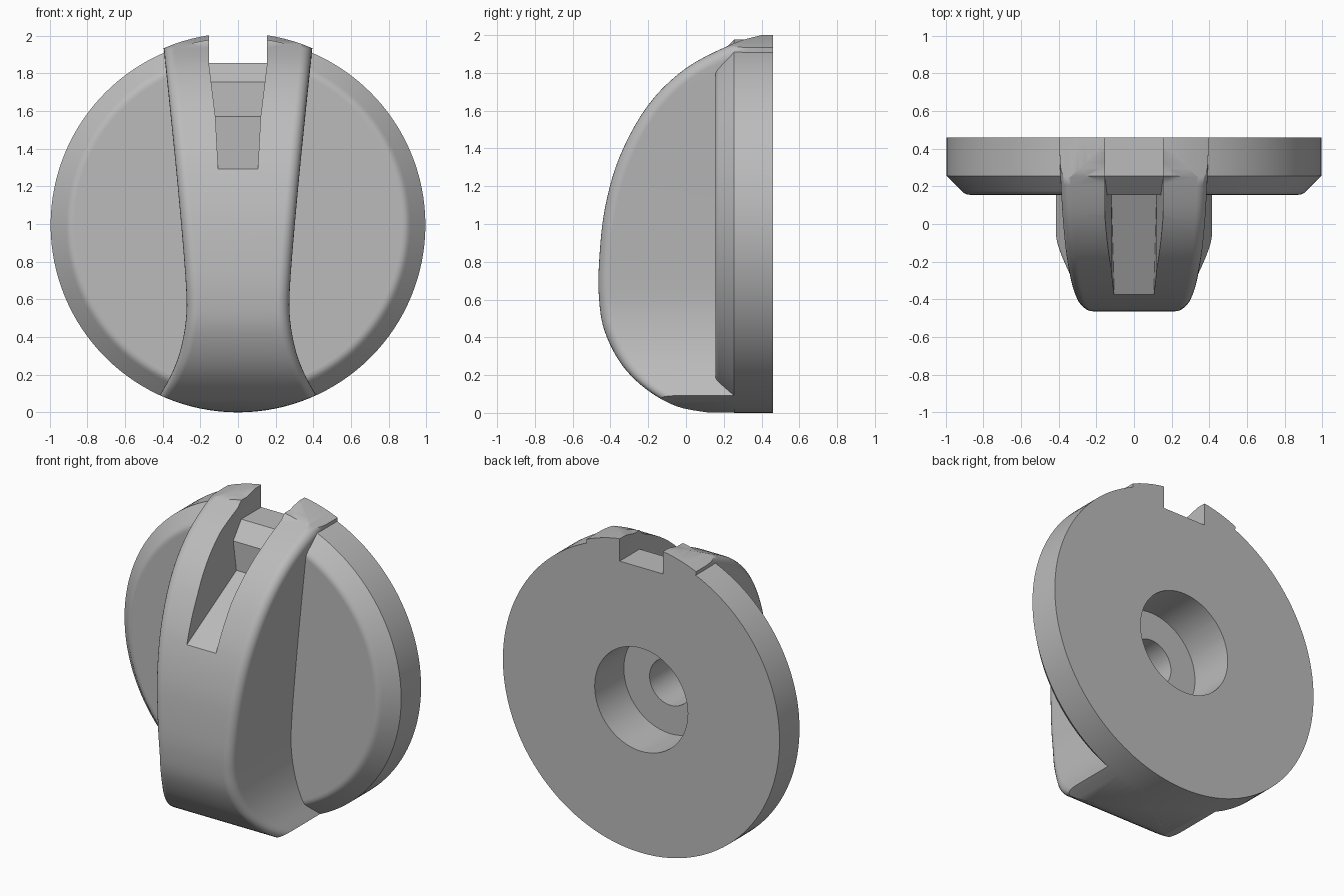
import bpy, bmesh, math

cube = bpy.data.objects.get("Cube")
if cube:
    bpy.data.objects.remove(cube, do_unlink=True)

BACK = 0.46       # y of the flat back
CENTRE = 0.995    # height of the axis
FILLET = 0.06

grey = bpy.data.materials.new("light_grey")
grey.use_nodes = True
colour = (0.5, 0.5, 0.5, 1)
grey.diffuse_color = colour
grey.node_tree.nodes["Principled BSDF"].inputs["Base Color"].default_value = colour


def loft(name, rings):
    """Closed solid through equal-length rings of points, capped at both ends."""
    bm = bmesh.new()
    rows = [[bm.verts.new(p) for p in ring] for ring in rings]
    n = len(rows[0])
    for a, b in zip(rows, rows[1:]):
        for i in range(n):
            j = (i + 1) % n
            bm.faces.new((a[i], a[j], b[j], b[i]))
    bm.faces.new(rows[0][::-1])
    bm.faces.new(rows[-1])
    bmesh.ops.remove_doubles(bm, verts=bm.verts, dist=0.0002)
    bmesh.ops.recalc_face_normals(bm, faces=bm.faces)
    mesh = bpy.data.meshes.new(name)
    bm.to_mesh(mesh)
    bm.free()
    mesh.materials.append(grey)
    obj = bpy.data.objects.new(name, mesh)
    bpy.context.collection.objects.link(obj)
    return obj


def turned(name, profile, z=CENTRE, sides=128):
    """Solid turned about the y axis from (radius, y) pairs."""
    angles = [math.tau * i / sides for i in range(sides)]
    return loft(name, [[(r * math.sin(a), y, z + r * math.cos(a)) for a in angles]
                       for r, y in profile])


def combine(target, other, operation):
    mod = target.modifiers.new("combine", 'BOOLEAN')
    mod.operation = operation
    mod.solver = 'EXACT'
    mod.object = other
    bpy.context.view_layer.objects.active = target
    bpy.ops.object.modifier_apply(modifier=mod.name)
    bpy.data.objects.remove(other, do_unlink=True)


def smooth_curve(points, steps):
    """Catmull-Rom samples through 2D points."""
    pts = [points[0]] + points + [points[-1]]
    out = []
    for p0, p1, p2, p3 in zip(pts, pts[1:], pts[2:], pts[3:]):
        for s in range(steps):
            t = s / steps
            out.append(tuple(
                b + t * (c - a) / 2 + t * t * (2 * a - 5 * b + 4 * c - d) / 2
                + t ** 3 * (3 * b - a - 3 * c + d) / 2
                for a, b, c, d in zip(p0, p1, p2, p3)))
    return out + [points[-1]]


# Half width of the grip by height: (z, x)
widths = smooth_curve([(-0.1, 0.52), (0.0, 0.465), (0.1, 0.41), (0.2, 0.355), (0.3, 0.315),
                       (0.4, 0.29), (0.5, 0.276), (0.6, 0.273), (0.8, 0.285),
                       (1.2, 0.32), (1.6, 0.36), (2.1, 0.412)], 8)


def half_width(z):
    for (z0, w0), (z1, w1) in zip(widths, widths[1:]):
        if z <= z1:
            return w0 + (w1 - w0) * (z - z0) / (z1 - z0)
    return widths[-1][1]


# Grip: side profile from top to bottom, with rounded front edges
side = smooth_curve([(0.40, 2.0), (0.25, 1.955), (0.0, 1.825), (-0.2, 1.63),
                     (-0.35, 1.36), (-0.43, 1.08), (-0.46, 0.8), (-0.46, 0.6),
                     (-0.43, 0.43), (-0.34, 0.255), (-0.21, 0.125), (-0.05, 0.035),
                     (0.13, 0.0)], 5)
side = [(BACK, 2.0)] + side + [(BACK, 0.0)]
rings = []
for i, (y, z) in enumerate(side):
    y0, z0 = side[max(i - 1, 0)]
    y1, z1 = side[min(i + 1, len(side) - 1)]
    length = math.hypot(y1 - y0, z1 - z0)
    ny, nz = (z1 - z0) / length, -(y1 - y0) / length
    if i in (0, len(side) - 1):
        ny = 0
    half = []
    for k in range(7):
        a = math.pi / 2 * k / 6
        depth = FILLET * (1 - math.sin(a))
        py, pz = y - ny * depth, z - nz * depth
        half.append((half_width(pz) - FILLET * (1 - math.cos(a)), min(py, BACK), pz))
    half.insert(0, (half[0][0], BACK, half[0][2]))
    rings.append(half + [(-x, py, pz) for x, py, pz in reversed(half)])
grip = loft("knob", rings)
combine(grip, turned("grip_outline", [(1.006, -0.7), (1.006, 0.7)], 1.008), 'INTERSECT')

# Round base plate with a softened chamfer
base = turned("base_plate", [(0.995, BACK), (0.995, 0.255), (0.915, 0.175),
                             (0.902, 0.164), (0.888, 0.157), (0.87, 0.155)])
combine(grip, base, 'UNION')

# Pointer slot: tapered front outline crossed with a stepped floor
outline = [(0.155, 2.2), (0.155, 1.855), (0.12, 1.57), (0.105, 1.29), (0.1, 1.17)]
outline += [(-x, z) for x, z in reversed(outline)]
slot = loft("slot_cutter", [[(x, y, z) for x, z in outline] for y in (-0.6, 0.6)])
floor = [(0.7, 2.3), (0.7, 1.855), (0.255, 1.855), (0.155, 1.755), (0.155, 1.57),
         (-0.38, 1.29), (-0.7, 1.123), (-0.7, 2.3)]
steps = loft("slot_floor", [[(x, y, z) for y, z in floor] for x in (-0.4, 0.4)])
combine(slot, steps, 'INTERSECT')
combine(grip, slot, 'DIFFERENCE')

# Stepped shaft hole in the back
hole = turned("shaft_hole", [(0.335, 0.6), (0.335, 0.16), (0.15, 0.16), (0.15, -0.3)], sides=64)
combine(grip, hole, 'DIFFERENCE')

bpy.ops.object.select_all(action='DESELECT')
grip.select_set(True)
bpy.context.view_layer.objects.active = grip
bpy.ops.object.shade_smooth_by_angle(angle=math.radians(30))
weighted = grip.modifiers.new("weighted_normals", 'WEIGHTED_NORMAL')
weighted.keep_sharp = True
